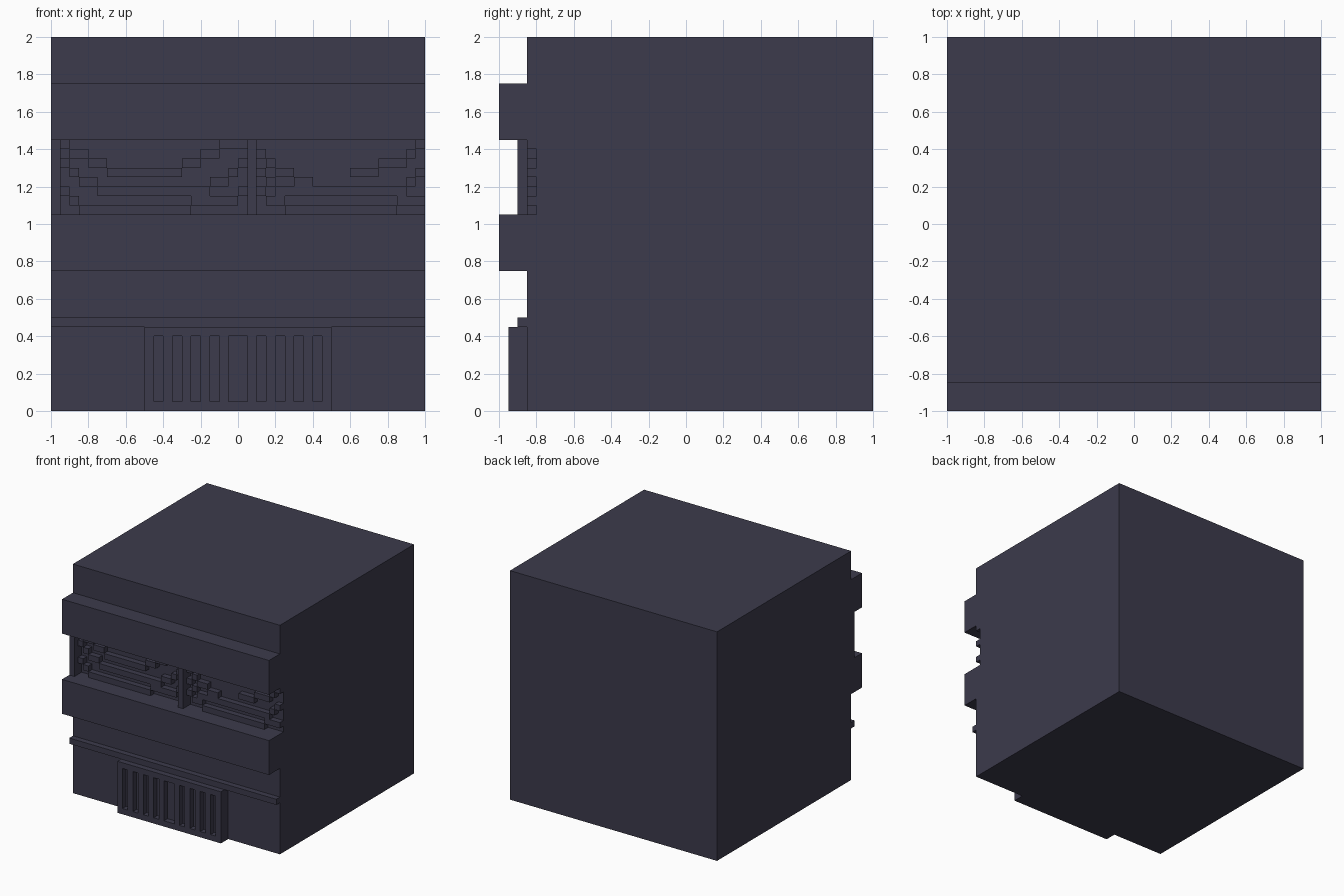
import bpy, bmesh

if "Cube" in bpy.data.objects:
    bpy.data.objects.remove(bpy.data.objects["Cube"])

mat = bpy.data.materials.new("dark slate")
mat.diffuse_color = (0.045, 0.043, 0.072, 1)
mat.use_nodes = True
mat.node_tree.nodes["Principled BSDF"].inputs["Base Color"].default_value = mat.diffuse_color


def finish(name, bm):
    bmesh.ops.recalc_face_normals(bm, faces=bm.faces)
    me = bpy.data.meshes.new(name)
    bm.to_mesh(me)
    bm.free()
    me.materials.append(mat)
    ob = bpy.data.objects.new(name, me)
    bpy.context.collection.objects.link(ob)
    return ob


def add_box(bm, x0, x1, y0, y1, z0, z1):
    vs = bmesh.ops.create_cube(bm, size=1)["verts"]
    for v in vs:
        v.co.x = x1 if v.co.x > 0 else x0
        v.co.y = y1 if v.co.y > 0 else y0
        v.co.z = z1 if v.co.z > 0 else z0


def boxes(name, items):
    bm = bmesh.new()
    for b in items:
        add_box(bm, *b)
    return finish(name, bm)


# wall block: side profile (y, z) with two bands, recess and thin ledge
profile = [(1, 0), (1, 2), (-.85, 2), (-.85, 1.75), (-1, 1.75), (-1, 1.45),
           (-.8, 1.45), (-.8, 1.05), (-1, 1.05), (-1, .75), (-.85, .75),
           (-.85, .5), (-.9, .5), (-.9, .45), (-.85, .45), (-.85, 0)]
bm = bmesh.new()
face = bm.faces.new([bm.verts.new((-1, y, z)) for y, z in profile])
ext = bmesh.ops.extrude_face_region(bm, geom=[face])["geom"]
bmesh.ops.translate(bm, vec=(2, 0, 0),
                    verts=[v for v in ext if isinstance(v, bmesh.types.BMVert)])
finish("wall_block", bm)

# posts in the recess
boxes("recess_posts", [(x, x + .05, -.9, -.8, 1.05, 1.45) for x in (-1, .05)])


# sagging stepped cables: start x, then (end x, bottom z) for each step
def cable(name, x, steps):
    items = []
    for x1, z in steps:
        items.append((x, x1, -.85, -.8, z, z + .05))
        x = x1
    boxes(name, items)


cable("left_cable_top", -.95, [(-.9, 1.4), (-.8, 1.35), (-.7, 1.3), (-.3, 1.25),
                               (-.2, 1.3), (-.1, 1.35), (.05, 1.4)])
cable("left_cable_middle", -.95, [(-.9, 1.3), (-.85, 1.25), (-.75, 1.2), (-.15, 1.15),
                                  (-.05, 1.2), (0, 1.25), (.05, 1.3)])
cable("left_cable_bottom", -.95, [(-.9, 1.15), (-.85, 1.1), (-.25, 1.05),
                                  (0, 1.1), (.05, 1.15)])
cable("right_cable_top", .1, [(.15, 1.35), (.2, 1.3), (.3, 1.25), (.4, 1.2), (.6, 1.15),
                              (.75, 1.25), (.9, 1.3), (.95, 1.35), (1, 1.4)])
cable("right_cable_middle", .1, [(.15, 1.25), (.2, 1.2), (.85, 1.15),
                                 (.9, 1.15), (.95, 1.2), (1, 1.25)])
cable("right_cable_bottom", .1, [(.15, 1.15), (.25, 1.1), (.85, 1.05), (1, 1.1)])

# vent: back plate, rails and bars leaving open slots
F, B = -.95, -.9
boxes("vent_back", [(-.5, .5, B, -.85, 0, .45)])
bars = [(-.5, .5, F, B, 0, .05), (-.5, .5, F, B, .4, .45)]
for i in range(5):
    for s in (-1, 1):
        a, b = s * (.05 + .1 * i), s * (.1 + .1 * i)
        bars.append((min(a, b), max(a, b), F, B, .05, .4))
boxes("vent_bars", bars)
